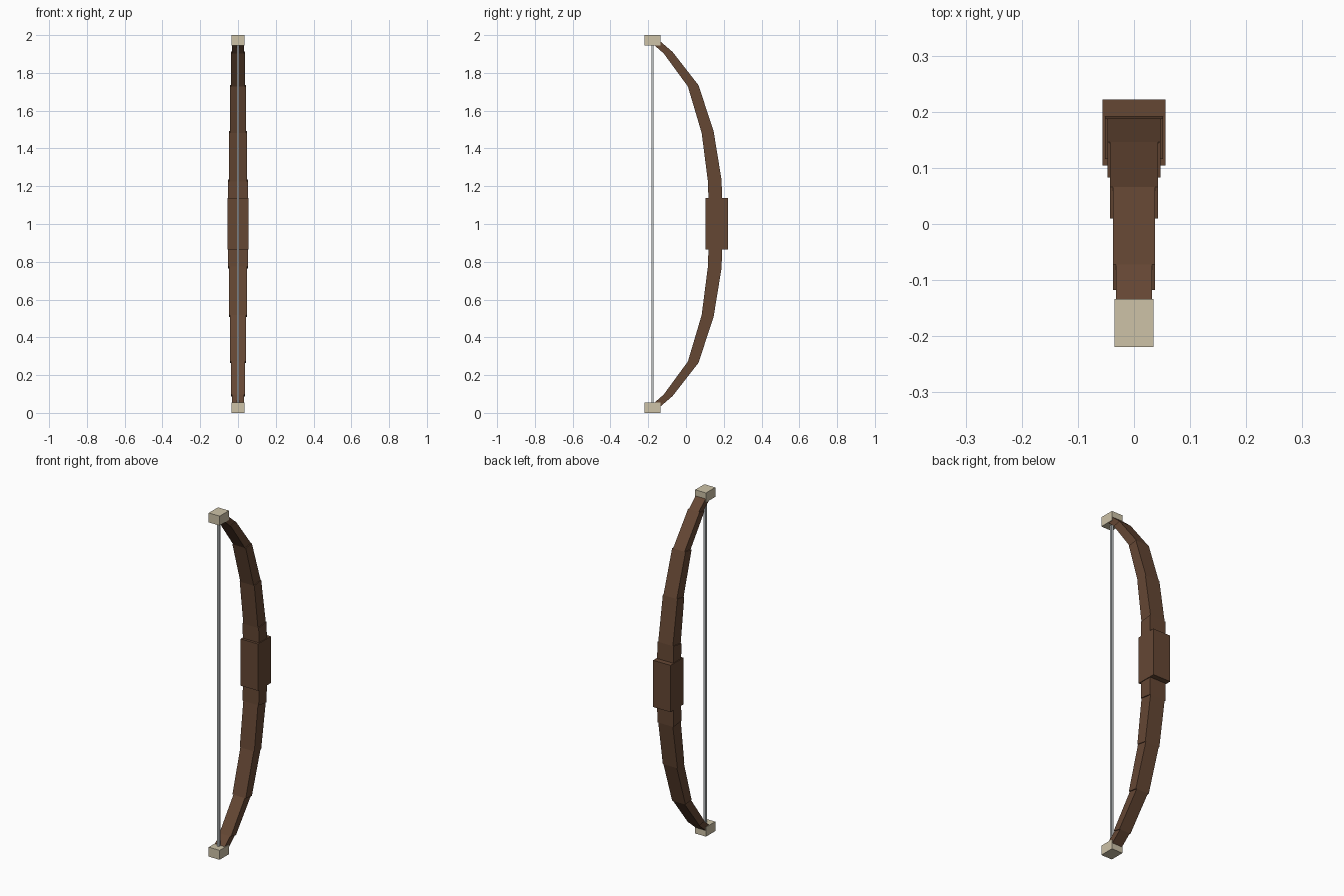
import bpy
import bmesh

if "Cube" in bpy.data.objects:
    bpy.data.objects.remove(bpy.data.objects["Cube"])


def material(name, rgb):
    m = bpy.data.materials.new(name)
    m.diffuse_color = (*rgb, 1)
    m.use_nodes = True
    m.node_tree.nodes["Principled BSDF"].inputs["Base Color"].default_value = m.diffuse_color
    return m


WOOD = material("brown wood", (0.130, 0.063, 0.034))
BONE = material("pale bone", (0.61, 0.54, 0.39))
CORD = material("light grey cord", (0.52, 0.55, 0.56))


def prism(name, profile, half_width, mat):
    """Extrude a (y, z) outline symmetrically along x."""
    bm = bmesh.new()
    face = bm.faces.new([bm.verts.new((-half_width, y, z)) for y, z in profile])
    out = bmesh.ops.extrude_face_region(bm, geom=[face])
    verts = [v for v in out["geom"] if isinstance(v, bmesh.types.BMVert)]
    bmesh.ops.translate(bm, verts=verts, vec=(2 * half_width, 0, 0))
    bmesh.ops.recalc_face_normals(bm, faces=bm.faces)
    mesh = bpy.data.meshes.new(name)
    bm.to_mesh(mesh)
    bm.free()
    mesh.materials.append(mat)
    ob = bpy.data.objects.new(name, mesh)
    bpy.context.collection.objects.link(ob)


def box(name, half_width, y0, y1, z0, z1, mat):
    prism(name, [(y0, z0), (y1, z0), (y1, z1), (y0, z1)], half_width, mat)


# Limb joints from the middle to the tip: inner (y, z), outer (y, z)
JOINTS = [
    ((0.123, 1.000), (0.196, 1.000)),
    ((0.116, 1.225), (0.188, 1.235)),
    ((0.083, 1.482), (0.146, 1.492)),
    ((0.010, 1.728), (0.066, 1.735)),
    ((-0.118, 1.903), (-0.072, 1.912)),
    ((-0.172, 1.950), (-0.134, 1.965)),
]
WIDTHS = [0.052, 0.047, 0.043, 0.037, 0.032]

# Stepped limbs, mirrored about the middle height
for side, flip in (("upper", False), ("lower", True)):
    for i, w in enumerate(WIDTHS):
        (a, b), (c, d) = JOINTS[i], JOINTS[i + 1]
        outline = [a, b, d, c]
        if flip:
            outline = [(y, 2 - z) for y, z in outline]
        prism(f"{side}_limb_{i + 1}", outline, w, WOOD)

# Hand grip
box("grip", 0.056, 0.104, 0.222, 0.866, 1.138, WOOD)

# Tip caps
box("upper_tip", 0.035, -0.219, -0.134, 1.945, 2.0, BONE)
box("lower_tip", 0.035, -0.219, -0.134, 0.0, 0.055, BONE)

# Bowstring
box("bowstring", 0.006, -0.183, -0.171, 0.04, 1.96, CORD)
